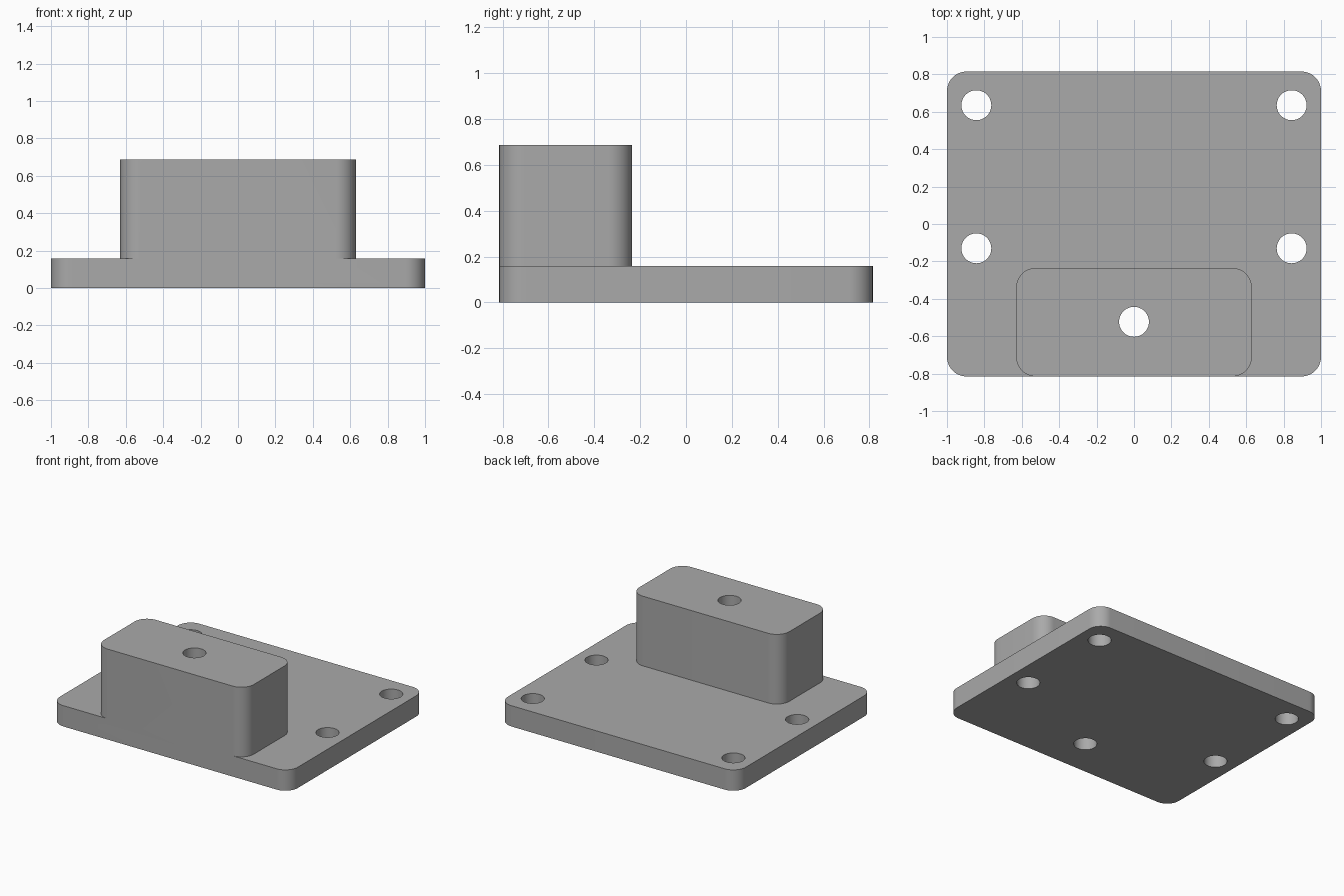
import bpy
import bmesh
from math import cos, sin, pi, radians

cube = bpy.data.objects.get("Cube")
if cube:
    bpy.data.objects.remove(cube, do_unlink=True)

HALF_W, HALF_D = 1.0, 0.815
PLATE_TOP, BLOCK_TOP = 0.158, 0.687
HOLE_R = 0.08

grey = bpy.data.materials.new("plain_grey")
grey.use_nodes = True
grey.diffuse_color = (0.4, 0.4, 0.4, 1)
grey.node_tree.nodes["Principled BSDF"].inputs["Base Color"].default_value = (0.4, 0.4, 0.4, 1)


def rounded_outline(x0, x1, y0, y1, r, steps=12):
    """Counter-clockwise rectangle with rounded corners."""
    corners = [(x1 - r, y1 - r), (x0 + r, y1 - r), (x0 + r, y0 + r), (x1 - r, y0 + r)]
    return [(cx + r * cos((q + i / steps) * pi / 2), cy + r * sin((q + i / steps) * pi / 2))
            for q, (cx, cy) in enumerate(corners) for i in range(steps + 1)]


def circle_outline(cx, cy, r, n=48):
    return [(cx + r * cos(2 * pi * i / n), cy + r * sin(2 * pi * i / n)) for i in range(n)]


def prism(name, outline, z0, z1):
    """Extrude a flat outline from z0 up to z1."""
    bm = bmesh.new()
    base = bm.faces.new([bm.verts.new((x, y, z0)) for x, y in outline])
    top = bmesh.ops.extrude_face_region(bm, geom=[base], use_keep_orig=True)["geom"]
    bmesh.ops.translate(bm, vec=(0, 0, z1 - z0),
                        verts=[v for v in top if isinstance(v, bmesh.types.BMVert)])
    bmesh.ops.recalc_face_normals(bm, faces=bm.faces)
    mesh = bpy.data.meshes.new(name)
    bm.to_mesh(mesh)
    bm.free()
    mesh.materials.append(grey)
    obj = bpy.data.objects.new(name, mesh)
    bpy.context.collection.objects.link(obj)
    return obj


def combine(target, other, operation):
    """Apply a boolean and discard the helper solid."""
    mod = target.modifiers.new(operation.lower(), "BOOLEAN")
    mod.operation, mod.object, mod.solver = operation, other, "EXACT"
    bpy.context.view_layer.objects.active = target
    bpy.ops.object.modifier_apply(modifier=mod.name)
    bpy.data.objects.remove(other, do_unlink=True)


# Base plate with the raised block flush to its front edge
bracket = prism("mounting_bracket",
                rounded_outline(-HALF_W, HALF_W, -HALF_D, HALF_D, 0.105), 0, PLATE_TOP)
block = prism("raised_block",
              rounded_outline(-0.63, 0.63, -HALF_D, -0.235, 0.105), PLATE_TOP / 2, BLOCK_TOP)
combine(bracket, block, "UNION")

# Four plate holes and one hole right through the block
holes = [(side * 0.843, y) for side in (-1, 1) for y in (0.635, -0.13)] + [(0, -0.523)]
for x, y in holes:
    cutter = prism("hole_cutter", circle_outline(x, y, HOLE_R), -0.1, BLOCK_TOP + 0.1)
    cutter.hide_render = True
    combine(bracket, cutter, "DIFFERENCE")

# Smooth rounded walls, crisp rims
bpy.ops.object.select_all(action="DESELECT")
bracket.select_set(True)
bpy.context.view_layer.objects.active = bracket
bpy.ops.object.shade_smooth_by_angle(angle=radians(30))
